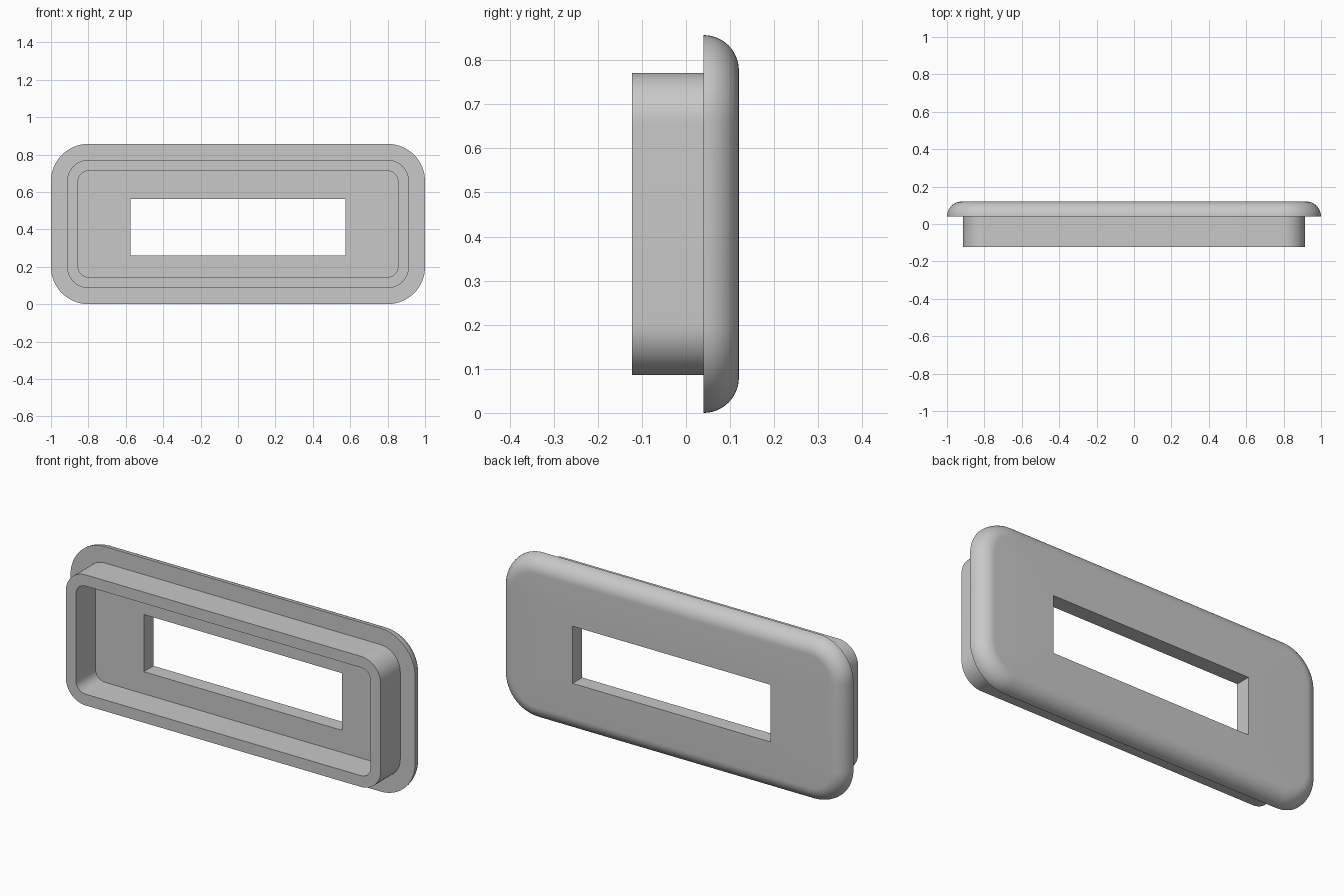
import bpy
import bmesh
from math import sin, cos, pi

if "Cube" in bpy.data.objects:
    bpy.data.objects.remove(bpy.data.objects["Cube"])

CORNER_X, CORNER_Z = 0.8, 0.2285      # shared corner centres of all rounded outlines
MID_Z = 0.4285
FRONT, RIM, BACK = -0.122, 0.04, 0.12  # depths along y
FLANGE_R, WALL_R, CAVITY_R = 0.2, 0.114, 0.055
FILLET = BACK - RIM
CORNER_STEPS, FILLET_STEPS = 16, 12


def outline(bm, y, radius, half_x=CORNER_X, half_z=CORNER_Z, mid_z=MID_Z):
    """Rounded rectangle in the xz plane; radius 0 gives a sharp one."""
    loop = []
    for quarter, (sx, sz) in enumerate([(1, 1), (-1, 1), (-1, -1), (1, -1)]):
        for i in range(CORNER_STEPS + 1):
            a = (quarter + i / CORNER_STEPS) * pi / 2
            loop.append(bm.verts.new((sx * half_x + radius * cos(a), y,
                                      mid_z + sz * half_z + radius * sin(a))))
    return loop


def window(bm, y):
    return outline(bm, y, 0, 0.575, 0.15, 0.411)


bm = bmesh.new()

# Window edge, cavity, collar and underside of the flange
loops = [window(bm, RIM),
         outline(bm, RIM, CAVITY_R), outline(bm, FRONT, CAVITY_R),
         outline(bm, FRONT, WALL_R), outline(bm, RIM, WALL_R)]

# Rounded flange edge
for i in range(FILLET_STEPS + 1):
    a = i / FILLET_STEPS * pi / 2
    loops.append(outline(bm, RIM + FILLET * sin(a),
                         FLANGE_R - FILLET * (1 - cos(a))))

# Flat back face, then through the window to close the skin
loops.append(window(bm, BACK))
loops.append(loops[0])

for a, b in zip(loops, loops[1:]):
    for i in range(len(a)):
        j = (i + 1) % len(a)
        bm.faces.new((a[i], a[j], b[j], b[i]))
bmesh.ops.remove_doubles(bm, verts=bm.verts, dist=0.0001)
bmesh.ops.recalc_face_normals(bm, faces=bm.faces)

mesh = bpy.data.meshes.new("flanged_bezel")
bm.to_mesh(mesh)
bm.free()
bezel = bpy.data.objects.new("flanged_bezel", mesh)
bpy.context.collection.objects.link(bezel)

# Plain grey
grey = bpy.data.materials.new("grey")
grey.use_nodes = True
colour = (0.58, 0.58, 0.58, 1)
grey.diffuse_color = colour
grey.node_tree.nodes["Principled BSDF"].inputs["Base Color"].default_value = colour
mesh.materials.append(grey)

bpy.ops.object.select_all(action="DESELECT")
bezel.select_set(True)
bpy.context.view_layer.objects.active = bezel
bpy.ops.object.shade_smooth_by_angle(angle=pi / 6)
